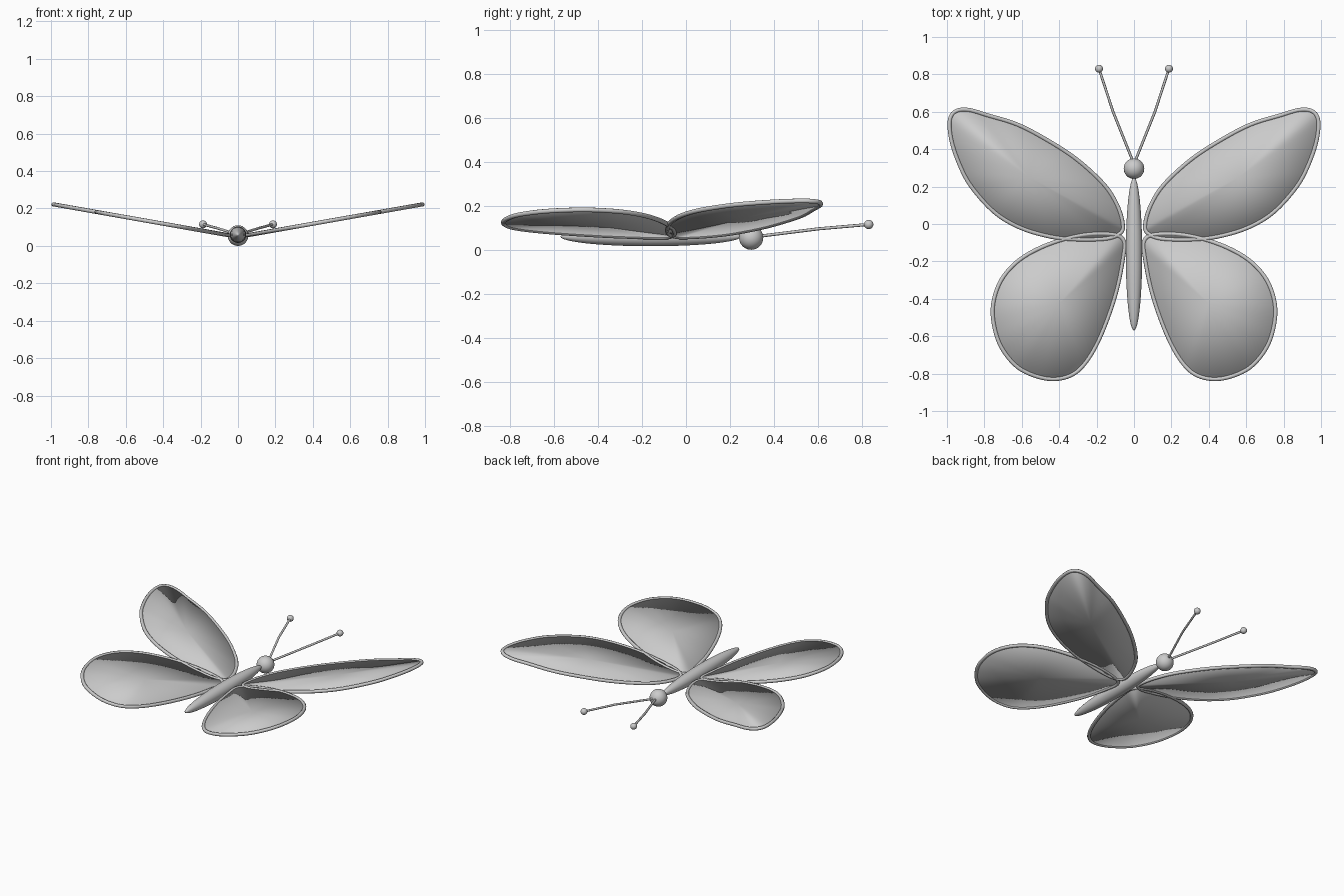
import bpy, bmesh, math
from mathutils import Vector

cube = bpy.data.objects.get("Cube")
if cube:
    bpy.data.objects.remove(cube)

grey = bpy.data.materials.new("soft_grey")
grey.use_nodes = True
grey.diffuse_color = (0.6, 0.6, 0.6, 1)
grey.node_tree.nodes["Principled BSDF"].inputs["Base Color"].default_value = (0.6, 0.6, 0.6, 1)

SLOPE = math.tan(math.radians(10))
ROOT_Z = 0.048
RIM = 0.011

# Rim centre lines, counter-clockwise from the wing root
FORE = [(.06, .0), (.075, -.05), (.16, -.08), (.36, -.08), (.52, -.05), (.65, .0),
        (.76, .075), (.87, .2), (.93, .31), (.975, .44), (.986, .55), (.955, .602),
        (.885, .61), (.78, .58), (.62, .53), (.45, .44), (.3, .34), (.16, .21), (.09, .1)]
HIND = [(.055, -.09), (.06, -.19), (.1, -.38), (.175, -.59), (.255, -.735), (.34, -.81),
        (.46, -.828), (.6, -.78), (.69, -.69), (.74, -.58), (.755, -.44), (.71, -.3),
        (.61, -.19), (.46, -.11), (.28, -.06), (.12, -.055)]


def smooth_loop(points, steps=6):
    """Closed smooth outline through the points."""
    pts = [Vector(p) for p in points]
    n, out = len(pts), []
    for i in range(n):
        a, b, c, d = (pts[(i + k) % n] for k in (-1, 0, 1, 2))
        for s in range(steps):
            t = s / steps
            out.append(b + (c - a) * t / 2 + (a * 2 - b * 5 + c * 4 - d) * t * t / 2
                       + (b * 3 - a - c * 3 + d) * t ** 3 / 2)
    return out


def tube(name, points, radius, cyclic):
    curve = bpy.data.curves.new(name, "CURVE")
    curve.dimensions = "3D"
    curve.bevel_depth = radius
    curve.bevel_resolution = 2
    curve.use_fill_caps = True
    spline = curve.splines.new("POLY")
    spline.points.add(len(points) - 1)
    for sp, p in zip(spline.points, points):
        sp.co = (*p, 1)
    spline.use_cyclic_u = cyclic
    curve.materials.append(grey)
    obj = bpy.data.objects.new(name, curve)
    bpy.context.collection.objects.link(obj)


def membrane(name, loop, thickness=0.008):
    """Thin plate fanned around its middle, softly shaded over the edge."""
    bm = bmesh.new()
    half = Vector((0, 0, thickness / 2))
    mid = sum(loop, Vector()) / len(loop)
    n = len(loop)
    rings = [[bm.verts.new(p + half * s) for p in loop] for s in (1, -1)]
    hubs = [bm.verts.new(mid + half * s) for s in (1, -1)]
    for i in range(n):
        j = (i + 1) % n
        bm.faces.new((rings[0][i], rings[0][j], hubs[0]))
        bm.faces.new((rings[1][j], rings[1][i], hubs[1]))
        bm.faces.new((rings[0][j], rings[0][i], rings[1][i], rings[1][j]))
    bmesh.ops.recalc_face_normals(bm, faces=bm.faces)
    for f in bm.faces:
        f.smooth = True
    mesh = bpy.data.meshes.new(name)
    bm.to_mesh(mesh)
    bm.free()
    mesh.materials.append(grey)
    bpy.context.collection.objects.link(bpy.data.objects.new(name, mesh))


def ball(name, centre, radii):
    bpy.ops.mesh.primitive_uv_sphere_add(segments=32, ring_count=24, radius=1, location=centre)
    obj = bpy.context.object
    obj.name = name
    obj.scale = radii
    bpy.ops.object.shade_smooth()
    obj.data.materials.append(grey)


# Wings and antennae on both sides
for side, s in (("left", 1), ("right", -1)):
    for part, outline in (("forewing", FORE), ("hindwing", HIND)):
        loop = [Vector((s * p.x, p.y, ROOT_Z + SLOPE * p.x)) for p in smooth_loop(outline)]
        membrane(f"{side}_{part}", loop)
        tube(f"{side}_{part}_rim", loop, RIM, True)
    tip = (s * .187, .83, .115)
    tube(f"{side}_antenna", [(0, .32, .06), (s * .112, .6, .095), tip], .007, False)
    ball(f"{side}_antenna_knob", tip, (.021,) * 3)

# Body and head
ball("body", (0, -.16, .06), (.044, .41, .044))
ball("head", (0, .296, .055), (.055,) * 3)
